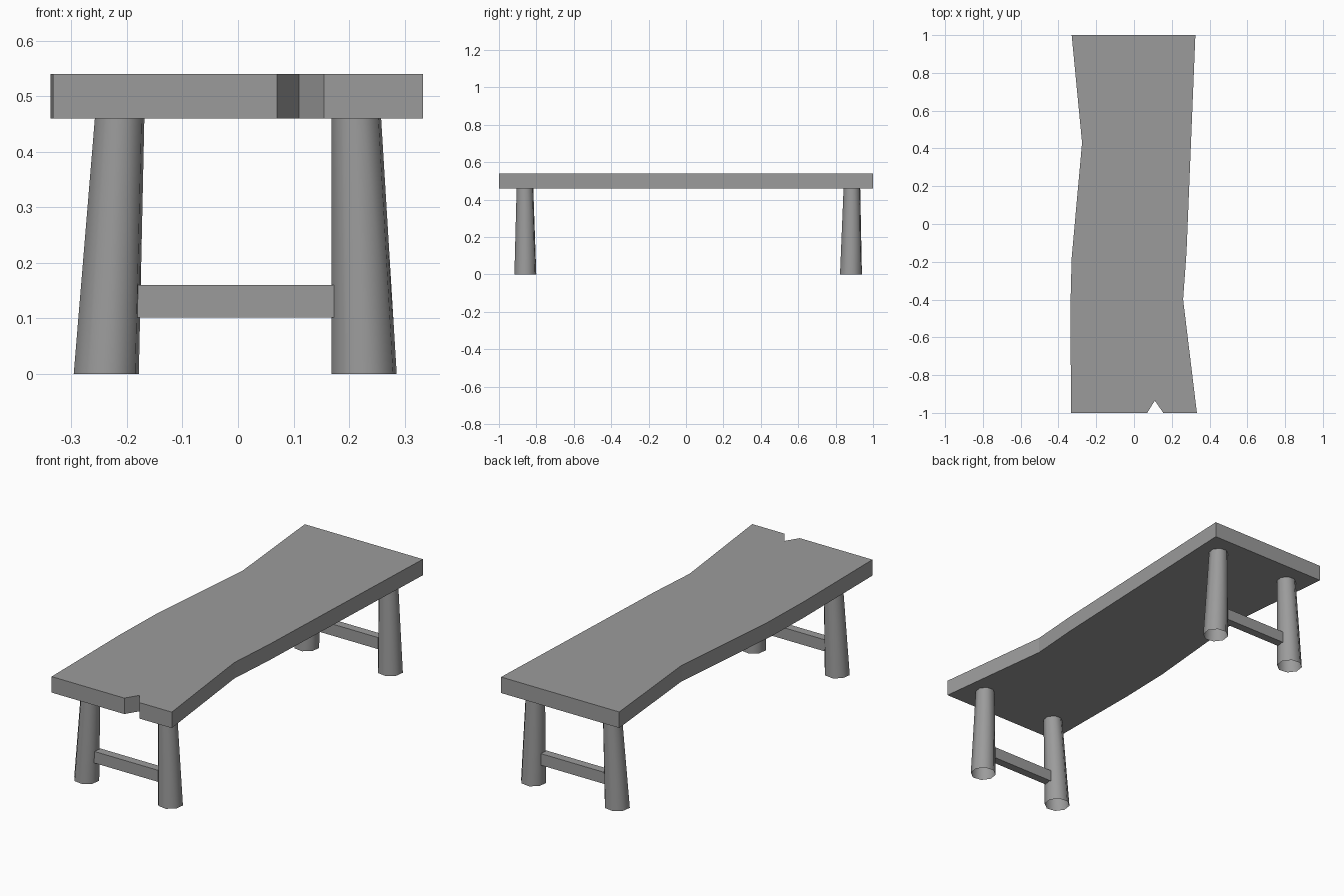
import bpy
import bmesh
import math
from mathutils import Matrix, Vector

cube = bpy.data.objects.get("Cube")
if cube:
    bpy.data.objects.remove(cube, do_unlink=True)

grey = bpy.data.materials.new("plain grey")
grey.use_nodes = True
grey.diffuse_color = (0.33, 0.33, 0.33, 1)
grey.node_tree.nodes["Principled BSDF"].inputs["Base Color"].default_value = (0.33, 0.33, 0.33, 1)


def make_object(name, bm, smooth=False):
    bmesh.ops.recalc_face_normals(bm, faces=bm.faces)
    mesh = bpy.data.meshes.new(name)
    bm.to_mesh(mesh)
    bm.free()
    mesh.materials.append(grey)
    for poly in mesh.polygons:
        poly.use_smooth = smooth
    obj = bpy.data.objects.new(name, mesh)
    bpy.context.collection.objects.link(obj)
    return obj


# Plank top: wavy outline with a notch in the front end
OUTLINE = [(-0.333, -1), (0.07, -1), (0.11, -0.935), (0.155, -1), (0.333, -1),
           (0.26, -0.4), (0.278, -0.15), (0.325, 1), (-0.33, 1),
           (-0.275, 0.43), (-0.33, -0.18), (-0.337, -0.45)]
bm = bmesh.new()
base = bm.faces.new([bm.verts.new((x, y, 0.46)) for x, y in OUTLINE])
top = bmesh.ops.extrude_face_region(bm, geom=[base])["geom"]
bmesh.ops.translate(bm, vec=(0, 0, 0.08),
                    verts=[v for v in top if isinstance(v, bmesh.types.BMVert)])
make_object("bench_top", bm)


# Legs: tapered, open, eight-sided tubes that lean inwards
def add_leg(name, foot, head):
    bm = bmesh.new()
    bmesh.ops.create_cone(bm, segments=8, cap_ends=False, radius1=0.0605,
                          radius2=0.046, depth=0.46,
                          matrix=Matrix.Rotation(math.radians(14.5), 4, "Z"))
    for v in bm.verts:
        centre = foot if v.co.z < 0 else head
        v.co += Vector((*centre, 0.23))
    make_object(name, bm, smooth=True)


# Stretchers: flat bars joining each pair of legs
def add_stretcher(name, y):
    bm = bmesh.new()
    bmesh.ops.create_cube(bm, size=1)
    bmesh.ops.scale(bm, vec=(0.355, 0.042, 0.058), verts=bm.verts)
    bmesh.ops.translate(bm, vec=(-0.005, y, 0.131), verts=bm.verts)
    make_object(name, bm)


for end, foot_y, head_y in (("front", -0.859, -0.861), ("back", 0.882, 0.887)):
    add_leg(end + "_right_leg", (-0.237, foot_y), (-0.213, head_y))
    add_leg(end + "_left_leg", (0.227, foot_y), (0.213, head_y))
    add_stretcher(end + "_stretcher", foot_y)
